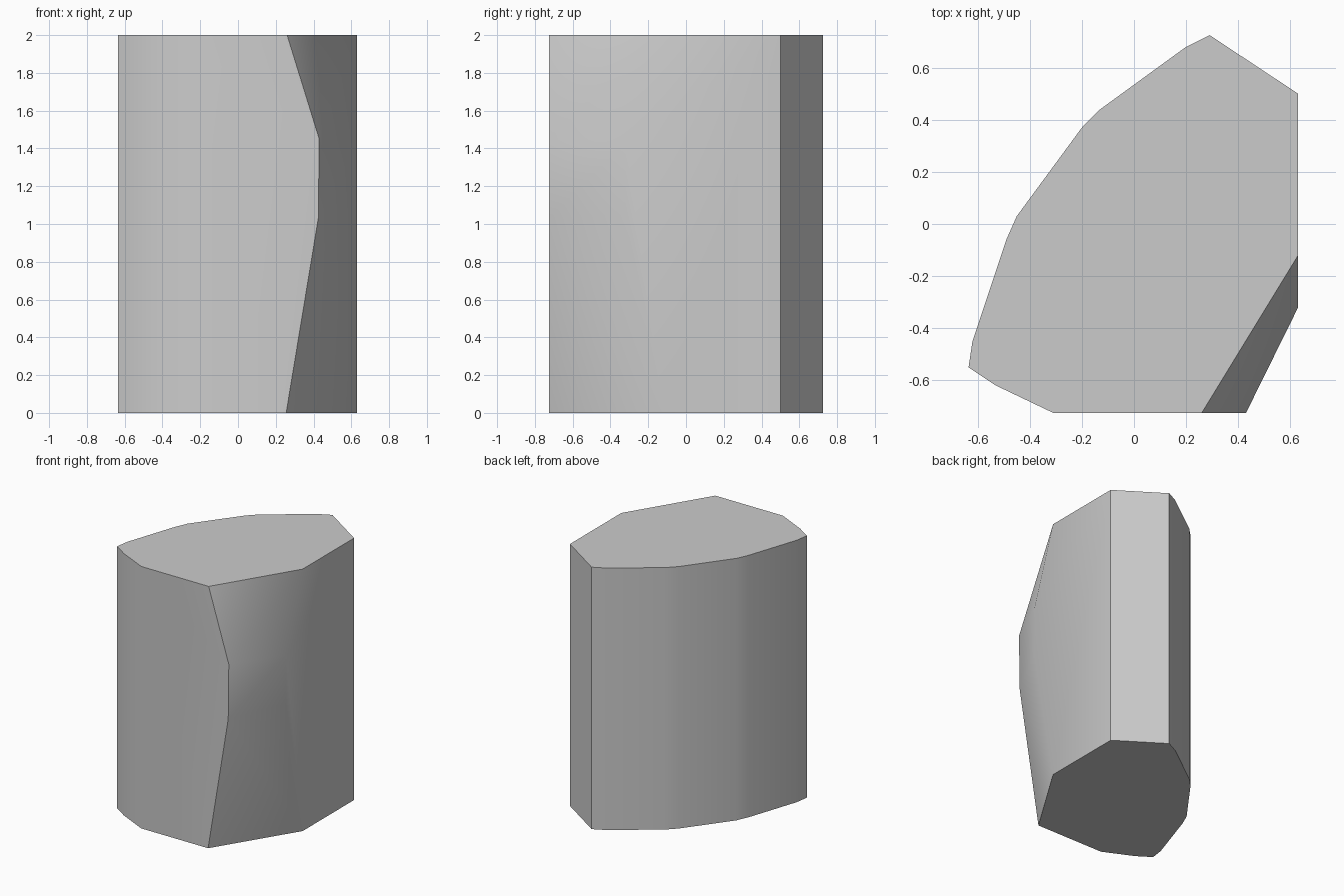
import bpy, bmesh, math

cube = bpy.data.objects.get("Cube")
if cube:
    bpy.data.objects.remove(cube, do_unlink=True)

# Plain grey stone material
grey = bpy.data.materials.new("plain grey")
grey.use_nodes = True
colour = (0.6, 0.6, 0.6, 1)
grey.diffuse_color = colour
grey.node_tree.nodes["Principled BSDF"].inputs["Base Color"].default_value = colour

# Straight outline, counter-clockwise from the back right corner to the front
OUTLINE = [(0.63, 0.5), (0.29, 0.725), (0.2, 0.68), (-0.13, 0.44), (-0.2, 0.37),
           (-0.45, 0.03), (-0.49, -0.06), (-0.62, -0.45), (-0.635, -0.55),
           (-0.59, -0.58), (-0.53, -0.62), (-0.31, -0.725)]
# Bulging corner: a front and a side edge, each from bottom to top
FRONT_EDGE = [(0.255, -0.725, 0), (0.425, -0.725, 1.03), (0.43, -0.725, 1.45), (0.26, -0.725, 2)]
SIDE_EDGE = [(0.63, -0.12, 0), (0.63, -0.32, 1.05), (0.63, -0.32, 1.42), (0.63, -0.12, 2)]

bm = bmesh.new()
low = [bm.verts.new((x, y, 0)) for x, y in OUTLINE]
high = [bm.verts.new((x, y, 2)) for x, y in OUTLINE]
front = [bm.verts.new(p) for p in FRONT_EDGE]
side = [bm.verts.new(p) for p in SIDE_EDGE]

# Straight walls
for i in range(len(OUTLINE) - 1):
    bm.faces.new((low[i], low[i + 1], high[i + 1], high[i]))

# Front and right walls, cut along the bulging edges
bm.faces.new([low[-1]] + front + [high[-1]])
bm.faces.new([low[0], high[0]] + side[::-1])

# Facets of the bulge
bm.faces.new((front[0], side[0], front[1]))
bm.faces.new((side[0], side[1], front[1]))
bm.faces.new((front[1], side[1], side[2], front[2]))
bm.faces.new((front[2], side[2], side[3]))
bm.faces.new((front[2], side[3], front[3]))

# Flat caps
bm.faces.new(low + [front[0], side[0]])
bm.faces.new(high + [front[3], side[3]])
bmesh.ops.recalc_face_normals(bm, faces=bm.faces)

mesh = bpy.data.meshes.new("stone_block")
bm.to_mesh(mesh)
bm.free()
mesh.materials.append(grey)
block = bpy.data.objects.new("stone_block", mesh)
bpy.context.collection.objects.link(block)

# Soft shading on shallow corners, crisp on the rest
bpy.ops.object.select_all(action="DESELECT")
block.select_set(True)
bpy.context.view_layer.objects.active = block
bpy.ops.object.shade_smooth_by_angle(angle=math.radians(30))
